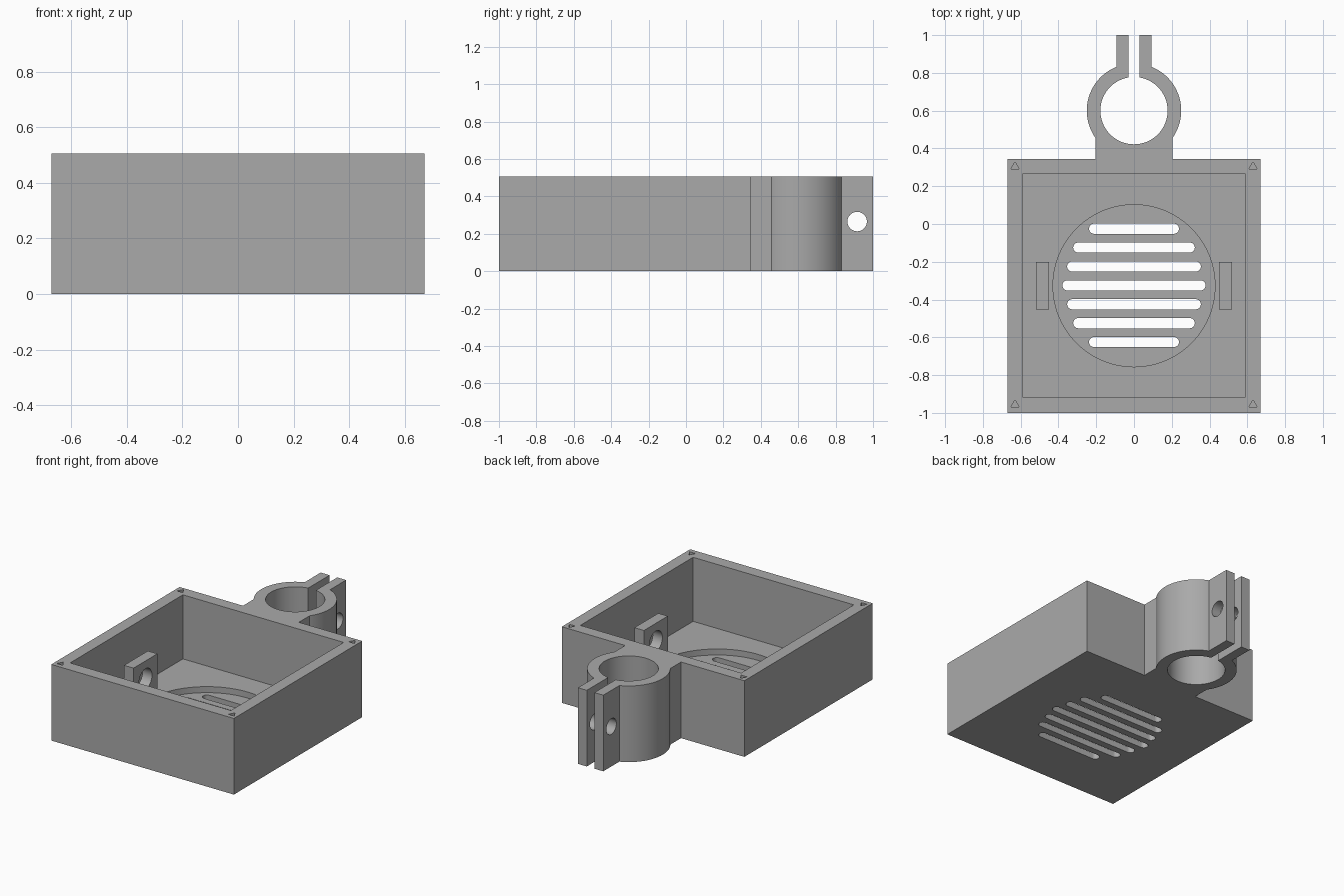
import bpy
import bmesh
from math import sin, cos, pi
from mathutils import Matrix

old = bpy.data.objects.get("Cube")
if old:
    bpy.data.objects.remove(old)

grey = bpy.data.materials.new("plain grey")
grey.use_nodes = True
COLOUR = (0.4, 0.4, 0.4, 1)
grey.diffuse_color = COLOUR
grey.node_tree.nodes["Principled BSDF"].inputs["Base Color"].default_value = COLOUR

HEIGHT = 0.505
FLOOR = 0.08
MID_Y = -0.327      # centre of the case
RING_Y = 0.6        # centre of the clamp ring


def prism(name, outline, low, high, along_x=False):
    """Extrude an outline along z, or a (y, z) outline along x."""
    bm = bmesh.new()
    face = bm.faces.new([bm.verts.new((u, v, low)) for u, v in outline])
    top = bmesh.ops.extrude_face_region(bm, geom=[face])["geom"]
    moved = [v for v in top if isinstance(v, bmesh.types.BMVert)]
    bmesh.ops.translate(bm, verts=moved, vec=(0, 0, high - low))
    if along_x:
        turn = Matrix(((0, 0, 1), (1, 0, 0), (0, 1, 0))).to_4x4()
        bmesh.ops.transform(bm, matrix=turn, verts=bm.verts)
    bmesh.ops.recalc_face_normals(bm, faces=bm.faces)
    mesh = bpy.data.meshes.new(name)
    bm.to_mesh(mesh)
    bm.free()
    mesh.materials.append(grey)
    obj = bpy.data.objects.new(name, mesh)
    bpy.context.collection.objects.link(obj)
    return obj


def rect(x0, x1, y0, y1):
    return [(x0, y0), (x1, y0), (x1, y1), (x0, y1)]


def circle(cx, cy, r, sides=96):
    return [(cx + r * sin(2 * pi * i / sides), cy + r * cos(2 * pi * i / sides))
            for i in range(sides)]


def stadium(half, cy, r, steps=12):
    """Rounded slot running along x."""
    ends = []
    for side in (1, -1):
        for i in range(steps + 1):
            a = pi * i / steps - pi / 2
            ends.append((side * (half - r + r * cos(a)), cy + side * r * sin(a)))
    return ends


def combine(target, tool, operation):
    """Apply a boolean and discard the tool."""
    bpy.context.view_layer.objects.active = target
    mod = target.modifiers.new(operation, "BOOLEAN")
    mod.operation = operation
    mod.solver = "EXACT"
    mod.object = tool
    tool.hide_render = True
    bpy.ops.object.modifier_apply(modifier=mod.name)
    bpy.data.objects.remove(tool)


def smooth(obj):
    bpy.ops.object.select_all(action="DESELECT")
    obj.select_set(True)
    bpy.context.view_layer.objects.active = obj
    bpy.ops.object.shade_smooth_by_angle(angle=0.5)


# Case block with the clamp's neck, ring and ears
body = prism("case_with_clamp", rect(-0.67, 0.67, -1, 0.345), 0, HEIGHT)
for name, outline in (
        ("neck", rect(-0.205, 0.205, 0.2, 0.58)),
        ("ring", circle(0, RING_Y, 0.25)),
        ("ears", rect(-0.093, 0.093, RING_Y, 1))):
    combine(body, prism(name, outline, 0, HEIGHT), "UNION")

# Clamp bore, split and bolt hole
for name, outline in (
        ("bore", circle(0, RING_Y, 0.178)),
        ("split", rect(-0.028, 0.028, RING_Y, 1.1))):
    combine(body, prism(name, outline, -0.1, 0.7), "DIFFERENCE")
combine(body, prism("bolt_hole", circle(0.915, 0.265, 0.052, 48), -0.3, 0.3, True),
        "DIFFERENCE")

# Open cavity and the round recess in its floor
combine(body, prism("cavity", rect(-0.59, 0.59, -0.917, 0.265), FLOOR, 0.7), "DIFFERENCE")
combine(body, prism("recess", circle(0, MID_Y, 0.429), FLOOR / 2, 0.3), "DIFFERENCE")

# Grille slots
for row in range(-3, 4):
    half = (0.379, 0.354, 0.322, 0.238)[abs(row)]
    slot = prism("slot", stadium(half, MID_Y + 0.1 * row + 0.002, 0.027), -0.1, 0.2)
    combine(body, slot, "DIFFERENCE")

# Triangular screw holes in the corners of the rim
for x in (-0.63, 0.63):
    for y in (-0.63, 0.63):
        hole = prism("screw_hole", circle(x, MID_Y + y, 0.026, 3), 0.2, 0.7)
        combine(body, hole, "DIFFERENCE")
smooth(body)

# Drilled lugs standing on the cavity floor
for side, x0, x1 in (("left", 0.45, 0.52), ("right", -0.52, -0.45)):
    lug = prism(side + "_lug", rect(x0, x1, MID_Y - 0.125, MID_Y + 0.125), FLOOR, 0.33)
    combine(lug, prism("lug_hole", circle(MID_Y, 0.21, 0.068, 48), -1, 1, True),
            "DIFFERENCE")
    smooth(lug)
